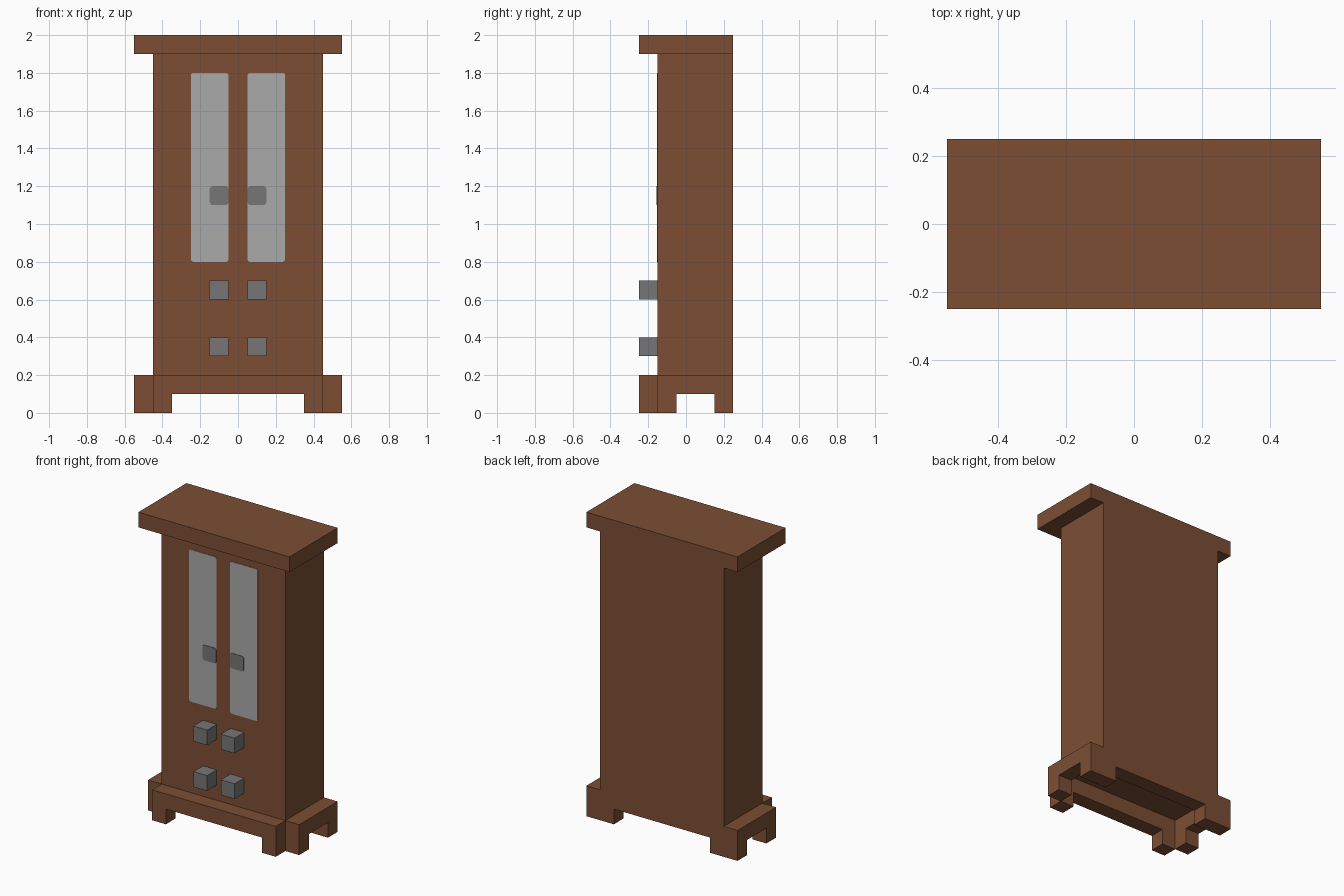
import bpy
import bmesh

cube = bpy.data.objects.get("Cube")
if cube:
    bpy.data.objects.remove(cube, do_unlink=True)


def make_material(name, rgb):
    mat = bpy.data.materials.new(name)
    mat.use_nodes = True
    mat.diffuse_color = (*rgb, 1)
    mat.node_tree.nodes["Principled BSDF"].inputs["Base Color"].default_value = (*rgb, 1)
    return mat


wood = make_material("brown wood", (0.2, 0.076, 0.034))
glass = make_material("pale grey glass", (0.4, 0.4, 0.4))
metal = make_material("dark grey metal", (0.18, 0.18, 0.18))


def box(name, x, y, z, mat, round_corners=0):
    """Box from (min, max) ranges; optionally chamfer the edges running along y."""
    bm = bmesh.new()
    bmesh.ops.create_cube(bm, size=1)
    for v in bm.verts:
        v.co = [r[0] if c < 0 else r[1] for c, r in zip(v.co, (x, y, z))]
    if round_corners:
        edges = [e for e in bm.edges
                 if abs(e.verts[0].co.y - e.verts[1].co.y) > 0.001]
        bmesh.ops.bevel(bm, geom=edges, offset=round_corners, segments=2,
                        profile=0.5, affect='EDGES')
    mesh = bpy.data.meshes.new(name)
    bm.to_mesh(mesh)
    bm.free()
    mesh.materials.append(mat)
    obj = bpy.data.objects.new(name, mesh)
    bpy.context.collection.objects.link(obj)
    return obj


FRONT, FACE, BACK = -0.25, -0.15, 0.25

# Cabinet body and overhanging top
box("cabinet_body", (-0.45, 0.45), (FACE, BACK), (0.2, 1.9), wood)
box("top_board", (-0.55, 0.55), (FRONT, BACK), (1.9, 2), wood)

# Plinth rails at front and back
box("front_rail", (-0.45, 0.45), (FRONT, FACE), (0.1, 0.2), wood)
box("back_rail", (-0.45, 0.45), (0.15, BACK), (0.1, 0.2), wood)

for side, s in (("left", 1), ("right", -1)):
    def span(a, b):
        return tuple(sorted((s * a, s * b)))

    # Side rail and feet
    box(side + "_rail", span(0.45, 0.55), (FACE, BACK), (0.1, 0.2), wood)
    box(side + "_front_foot", span(0.35, 0.45), (FRONT, FACE), (0, 0.1), wood)
    box(side + "_side_foot", span(0.45, 0.55), (FACE, -0.05), (0, 0.1), wood)
    box(side + "_back_foot", span(0.35, 0.55), (0.15, BACK), (0, 0.1), wood)

    # Glass door pane with its flat handle
    box(side + "_door_pane", span(0.05, 0.25), (FACE - 0.003, FACE),
        (0.8, 1.8), glass, 0.012)
    box(side + "_door_handle", span(0.05, 0.15), (FACE - 0.006, FACE - 0.003),
        (1.1, 1.2), metal, 0.015)

    # Drawer knobs
    for row, z in (("upper", 0.6), ("lower", 0.3)):
        box(f"{side}_{row}_knob", span(0.05, 0.15), (FRONT, FACE),
            (z, z + 0.1), metal)
